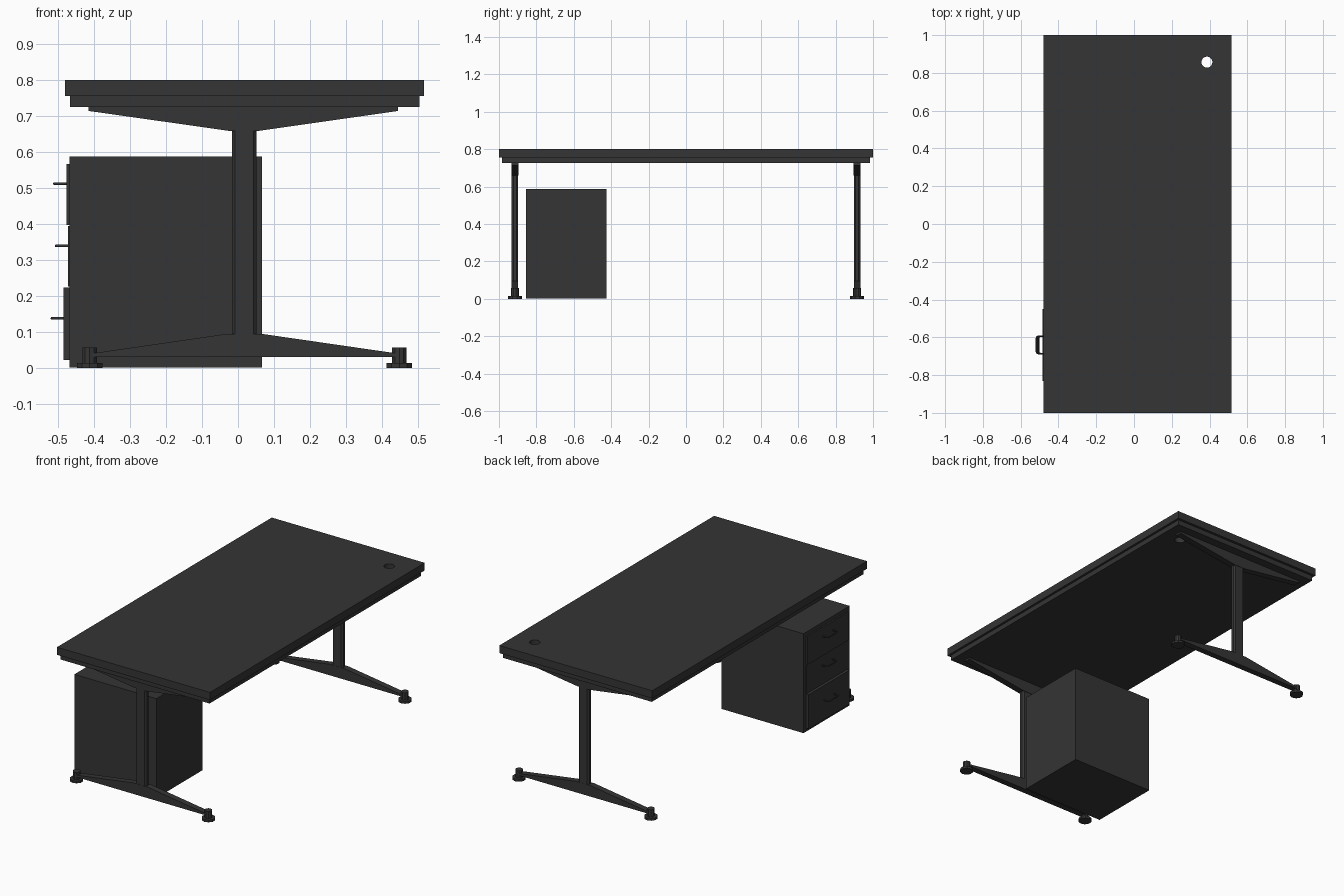
import bpy, bmesh
from math import sin, cos, pi

if "Cube" in bpy.data.objects:
    bpy.data.objects.remove(bpy.data.objects["Cube"])

dark = bpy.data.materials.new("dark_grey")
dark.diffuse_color = (0.035, 0.035, 0.035, 1)
dark.use_nodes = True
dark.node_tree.nodes["Principled BSDF"].inputs["Base Color"].default_value = dark.diffuse_color


def finish(name, bm):
    bmesh.ops.recalc_face_normals(bm, faces=bm.faces)
    me = bpy.data.meshes.new(name)
    bm.to_mesh(me)
    bm.free()
    me.materials.append(dark)
    ob = bpy.data.objects.new(name, me)
    bpy.context.collection.objects.link(ob)
    return ob


def prism(name, pts, axis, a, b):
    """Extrude a 2D outline from a to b: axis 'z' takes (x, y), axis 'y' takes (x, z)."""
    bm = bmesh.new()
    place = (lambda p, d: (p[0], d, p[1])) if axis == 'y' else (lambda p, d: (p[0], p[1], d))
    face = bm.faces.new([bm.verts.new(place(p, a)) for p in pts])
    ext = bmesh.ops.extrude_face_region(bm, geom=[face])
    shift = (0, b - a, 0) if axis == 'y' else (0, 0, b - a)
    bmesh.ops.translate(bm, vec=shift,
                        verts=[v for v in ext['geom'] if isinstance(v, bmesh.types.BMVert)])
    return finish(name, bm)


def box(name, x0, x1, y0, y1, z0, z1):
    return prism(name, [(x0, y0), (x1, y0), (x1, y1), (x0, y1)], 'z', z0, z1)


def cylinder(name, x, y, r, z0, z1, n):
    pts = [(x + r * cos(2 * pi * (i + .5) / n), y + r * sin(2 * pi * (i + .5) / n)) for i in range(n)]
    return prism(name, pts, 'z', z0, z1)


# Desk top and the slab below it, both pierced by the cable hole
cutter = cylinder("cable_hole_cutter", 0.386, 0.857, 0.029, 0.6, 0.9, 24)
cutter.hide_render = True
slabs = [box("desk_top", -0.48, 0.517, -1, 1, 0.755, 0.80),
         box("under_slab", -0.467, 0.504, -0.985, 0.985, 0.725, 0.755)]
for slab in slabs:
    mod = slab.modifiers.new("cable_hole", 'BOOLEAN')
    mod.operation, mod.object, mod.solver = 'DIFFERENCE', cutter, 'EXACT'
    bpy.context.view_layer.objects.active = slab
    bpy.ops.object.modifier_apply(modifier=mod.name)
bpy.data.objects.remove(cutter)

# Two T-shaped leg frames
for side, y in (("front", -0.915), ("back", 0.915)):
    prism(side + "_top_bracket", [(-0.415, 0.725), (-0.415, 0.714), (-0.02, 0.658),
                                  (0.053, 0.658), (0.445, 0.714), (0.445, 0.725)],
          'y', y - 0.019, y + 0.019)
    prism(side + "_foot_beam", [(-0.41, 0.03), (0.445, 0.03), (0.445, 0.04), (0.065, 0.095),
                                (-0.03, 0.095), (-0.41, 0.04)], 'y', y - 0.018, y + 0.018)
    # post with chamfered corners
    x0, x1, c, d = -0.017, 0.052, 0.009, 0.017
    prism(side + "_post", [(x0 + c, y - d), (x1 - c, y - d), (x1, y - d + c), (x1, y + d - c),
                           (x1 - c, y + d), (x0 + c, y + d), (x0, y + d - c), (x0, y - d + c)],
          'z', 0.09, 0.665)
    # levelling feet
    for end, x in (("left", -0.412), ("right", 0.448)):
        cylinder(f"{side}_{end}_foot_pad", x, y, 0.037, 0, 0.014, 10)
        cylinder(f"{side}_{end}_foot_stem", x, y, 0.021, 0.014, 0.057, 10)

# Drawer pedestal
box("pedestal", -0.468, 0.067, -0.856, -0.426, 0.002, 0.588)

# Drawer fronts, each pulled out a little differently, with U-shaped handles
for name, x, z0, z1, zh in (("top", -0.477, 0.397, 0.566, 0.512),
                            ("middle", -0.472, 0.227, 0.394, 0.339),
                            ("bottom", -0.484, 0.022, 0.223, 0.138)):
    box(name + "_drawer", x, -0.46, -0.832, -0.45, z0, z1)
    cu = bpy.data.curves.new(name + "_handle", 'CURVE')
    cu.dimensions = '3D'
    cu.bevel_depth = 0.004
    cu.bevel_resolution = 1
    cu.use_fill_caps = True
    sp = cu.splines.new('POLY')
    half = [(0.002, 0.047), (-0.022, 0.047), (-0.03, 0.043), (-0.033, 0.034)]
    path = half + [(px, -py) for px, py in reversed(half)]
    sp.points.add(len(path) - 1)
    for p, (px, py) in zip(sp.points, path):
        p.co = (x + px, -0.64 + py, zh, 1)
    cu.materials.append(dark)
    bpy.context.collection.objects.link(bpy.data.objects.new(name + "_handle", cu))
